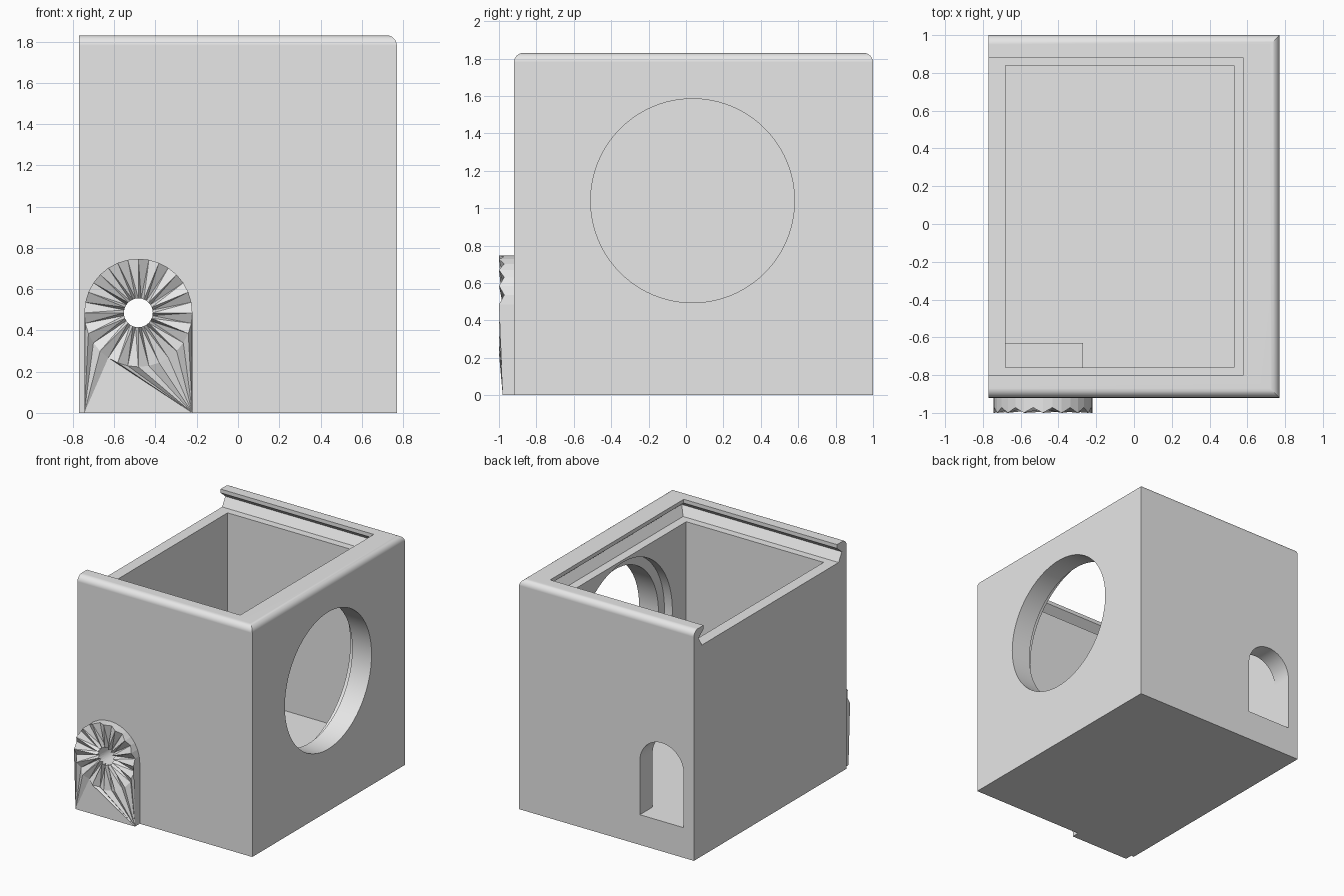
import bpy, bmesh, math
from mathutils import Matrix, Vector

old = bpy.data.objects.get("Cube")
if old:
    bpy.data.objects.remove(old, do_unlink=True)

grey = bpy.data.materials.new("plain_grey")
grey.use_nodes = True
grey.diffuse_color = (0.8, 0.8, 0.8, 1)
grey.node_tree.nodes["Principled BSDF"].inputs["Base Color"].default_value = (0.8, 0.8, 0.8, 1)


def finish(name, bm):
    bmesh.ops.recalc_face_normals(bm, faces=bm.faces)
    mesh = bpy.data.meshes.new(name)
    bm.to_mesh(mesh)
    bm.free()
    mesh.materials.append(grey)
    obj = bpy.data.objects.new(name, mesh)
    bpy.context.collection.objects.link(obj)
    return obj


def loft(name, loops):
    """Closed solid through a stack of matching loops."""
    bm = bmesh.new()
    rings = [[bm.verts.new(p) for p in loop] for loop in loops]
    n = len(rings[0])
    for low, high in zip(rings, rings[1:]):
        for i in range(n):
            j = (i + 1) % n
            bm.faces.new((low[i], low[j], high[j], high[i]))
    bm.faces.new(rings[0])
    bm.faces.new(rings[-1])
    return finish(name, bm)


def rect(x0, x1, y0, y1, z):
    return [(x0, y0, z), (x1, y0, z), (x1, y1, z), (x0, y1, z)]


def box(name, x0, x1, y0, y1, z0, z1):
    return loft(name, [rect(x0, x1, y0, y1, z) for z in (z0, z1)])


def cylinder(name, centre, radius, depth, axis, sides=96):
    bm = bmesh.new()
    turn = Vector((0, 0, 1)).rotation_difference(Vector(axis)).to_matrix().to_4x4()
    bmesh.ops.create_cone(bm, cap_ends=True, segments=sides, radius1=radius, radius2=radius,
                          depth=depth, matrix=Matrix.Translation(centre) @ turn)
    return finish(name, bm)


def select(obj):
    bpy.ops.object.select_all(action='DESELECT')
    obj.select_set(True)
    bpy.context.view_layer.objects.active = obj


def combine(target, tool, operation='DIFFERENCE'):
    mod = target.modifiers.new("combine", 'BOOLEAN')
    mod.operation, mod.solver, mod.object = operation, 'EXACT', tool
    select(target)
    bpy.ops.object.modifier_apply(modifier=mod.name)
    bpy.data.objects.remove(tool, do_unlink=True)


# Box body, rounded along three of its top edges
TOP = 1.83
body = box("box_body", -0.77, 0.77, -0.92, 1.0, 0, TOP)
bm = bmesh.new()
bm.from_mesh(body.data)
rim = [e for e in bm.edges if all(v.co.z > 1 for v in e.verts)
       and not all(v.co.x < 0 for v in e.verts)]
bmesh.ops.bevel(bm, geom=rim, offset=0.05, segments=6, profile=0.5, affect='EDGES')
bm.to_mesh(body.data)
bm.free()

# Inner cavity and undercut channel for a sliding lid, open on one side
combine(body, box("cavity", -0.68, 0.53, -0.76, 0.84, 0.24, 2))
levels = [(1.68, 0.02), (1.75, 0.06), (1.80, 0), (2, 0)]
combine(body, loft("lid_channel", [rect(-1, 0.58 + o, -0.80 - o, 0.88 + o, z) for z, o in levels]))

# Large round opening with a wider recess on the inside
combine(body, cylinder("round_opening", (0.7, 0.035, 1.04), 0.545, 0.6, (1, 0, 0)))
combine(body, cylinder("inner_recess", (0.5, 0.035, 1.04), 0.62, 0.2, (1, 0, 0)))

# Arched opening in the back wall
AX, AZ, AR = -0.487, 0.67, 0.193
arch = [(AX + AR, 0.24), *[(AX + AR * math.cos(math.pi * i / 32), AZ + AR * math.sin(math.pi * i / 32))
                           for i in range(33)], (AX - AR, 0.24)]
combine(body, loft("back_arch", [[(x, y, z) for x, z in arch] for y in (0.7, 1.2)]))

# Inner mounting block and the shaft hole through it and the front wall
HX, HZ, HUB, RADIUS = -0.483, 0.485, 0.07, 0.262
combine(body, box("mount_block", -0.71, -0.27, -0.80, -0.63, 0.20, 0.72), 'UNION')
combine(body, cylinder("shaft_hole", (HX, -0.8, HZ), HUB, 0.6, (0, 1, 0), 64))
select(body)
bpy.ops.object.shade_smooth_by_angle(angle=math.radians(30))
weighted = body.modifiers.new("even_shading", 'WEIGHTED_NORMAL')
weighted.keep_sharp = True

# Pleated arched rosette on the front
N, BACK = 32, -0.91
bm = bmesh.new()


def ring(radius, depths):
    return [bm.verts.new((HX + radius * math.cos(math.tau * i / N), depths[i % 2],
                          HZ + radius * math.sin(math.tau * i / N))) for i in range(N)]


hub = ring(HUB, (-0.985, -0.95))
hub_back = ring(HUB, (BACK, BACK))
pleats = ring(RADIUS, (-1.0, -0.972))
left = bm.verts.new((HX - RADIUS, -0.98, 0))
right = bm.verts.new((HX + RADIUS, -0.98, 0))
for i in range(N):
    j = (i + 1) % N
    bm.faces.new((hub[i], pleats[i], pleats[j]))
    bm.faces.new((hub[i], pleats[j], hub[j]))
    bm.faces.new((hub[i], hub[j], hub_back[j], hub_back[i]))
    # lower pleats drape to the two bottom corners
    if i >= N // 2:
        bm.faces.new((pleats[i], pleats[j], left if i < 21 else right))
bm.faces.new((pleats[21], left, right))
outline = pleats[:N // 2 + 1] + [left, right]
back = [bm.verts.new((v.co.x, BACK, v.co.z)) for v in outline]
for i in range(len(outline)):
    j = (i + 1) % len(outline)
    bm.faces.new((outline[i], outline[j], back[j], back[i]))
finish("front_rosette", bm)
